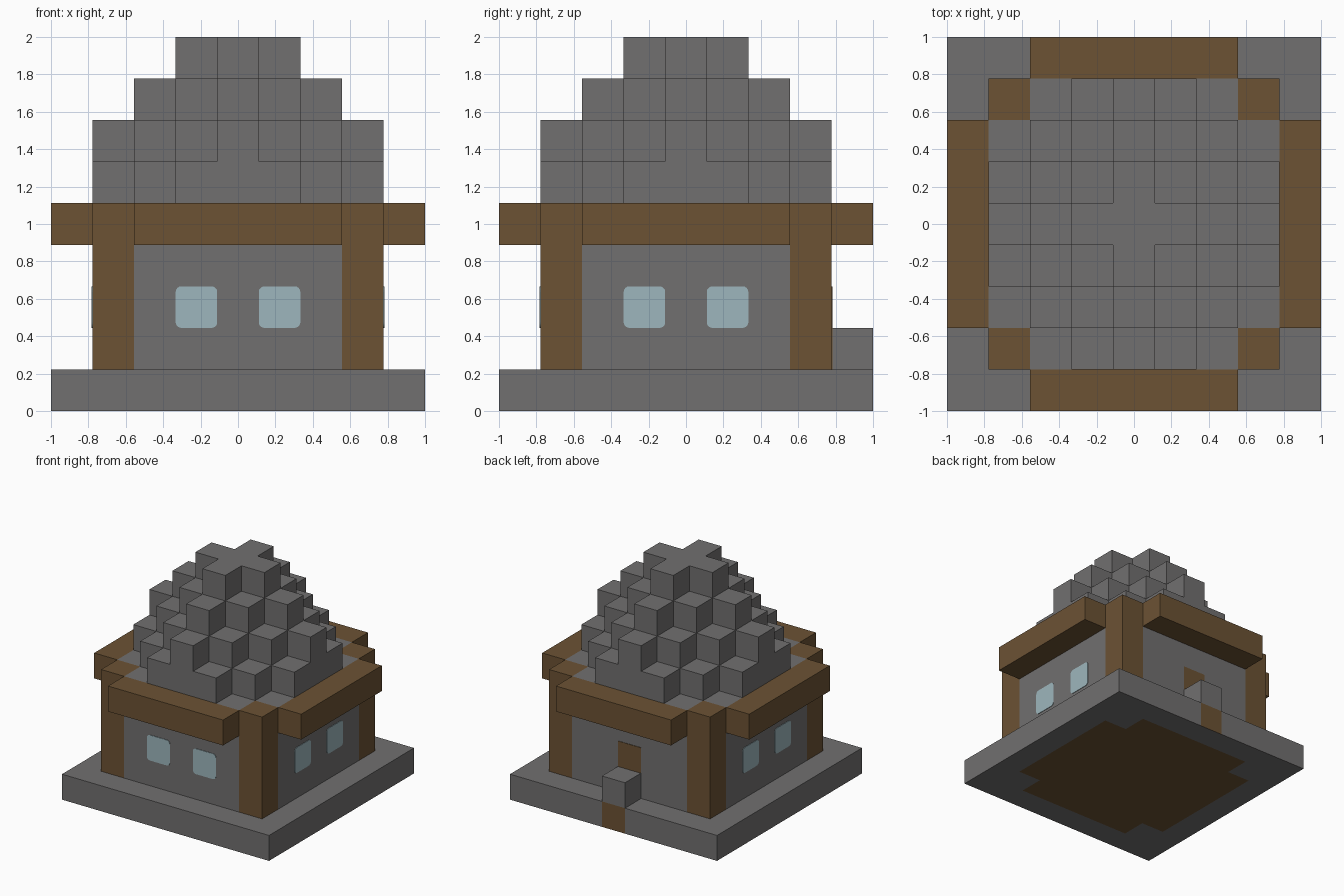
import bpy, bmesh
from math import pi
from mathutils import Matrix, Vector

if "Cube" in bpy.data.objects:
    bpy.data.objects.remove(bpy.data.objects["Cube"])

U = 2 / 9  # one block


def material(name, rgb):
    m = bpy.data.materials.new(name)
    m.use_nodes = True
    m.diffuse_color = (*rgb, 1)
    m.node_tree.nodes["Principled BSDF"].inputs["Base Color"].default_value = (*rgb, 1)
    return m


STONE = material("grey stone", (0.165, 0.16, 0.16))
WOOD = material("brown wood", (0.15, 0.085, 0.034))
GLASS = material("pale blue glass", (0.34, 0.47, 0.51))


def finish(name, bm, *mats):
    bmesh.ops.recalc_face_normals(bm, faces=bm.faces)
    mesh = bpy.data.meshes.new(name)
    bm.to_mesh(mesh)
    bm.free()
    for m in mats:
        mesh.materials.append(m)
    obj = bpy.data.objects.new(name, mesh)
    bpy.context.collection.objects.link(obj)
    return obj


def box_mesh(center, size):
    """Box given in block units."""
    bm = bmesh.new()
    bmesh.ops.create_cube(bm, size=U, matrix=Matrix.Translation(Vector(center) * U)
                          @ Matrix.Diagonal((*size, 1)))
    return bm


def stepped_layer(name, reach, z0, z1):
    """Stepped diamond prism: blocks with |x| + |y| <= reach, at most 3 from the centre."""
    top = min(3, reach)
    right = []
    for row in range(-top, top + 1):
        half = min(3, reach - abs(row)) + 0.5
        if right and right[-1][0] == half:
            right[-1] = (half, row + 0.5)
        else:
            right += [(half, row - 0.5), (half, row + 0.5)]
    outline = right + [(-x, y) for x, y in reversed(right)]
    bm = bmesh.new()
    rings = [[bm.verts.new((x * U, y * U, z * U)) for x, y in outline] for z in (z0, z1)]
    for ring in rings:
        bm.faces.new(ring)
    low, high = rings
    for i in range(len(outline)):
        j = (i + 1) % len(outline)
        bm.faces.new((low[i], low[j], high[j], high[i]))
    return finish(name, bm, STONE)


# Base slab with a wooden floor underneath and a wooden patch at the back
bm = box_mesh((0, 0, 0.5), (9, 9, 1))
bmesh.ops.subdivide_edges(bm, edges=bm.edges[:], cuts=8, use_grid_fill=True)
bm.normal_update()
for f in bm.faces:
    c = f.calc_center_median() / U
    x, y = abs(c.x), abs(c.y)
    floor = f.normal.z < -0.9 and max(x, y) < 3.5 and x + y < 5.5
    patch = f.normal.y > 0.9 and x < 0.5
    f.material_index = int(floor or patch)
bmesh.ops.dissolve_limit(bm, angle_limit=0.01, verts=bm.verts[:], edges=bm.edges[:],
                         delimit={'MATERIAL'})
finish("base", bm, STONE, WOOD)

# Walls and stepped roof
stepped_layer("walls", 5, 1, 5)
for i, reach in enumerate((4, 3, 2, 1)):
    stepped_layer(f"roof_step_{i + 1}", reach, 5 + i, 6 + i)

# Corner posts
for ys, depth in ((-1, "front"), (1, "back")):
    for xs, side in ((-1, "right"), (1, "left")):
        finish(f"{depth}_{side}_post", box_mesh((3 * xs, 3 * ys, 3), (1, 1, 4)), WOOD)

# Eave beams and windows, turned around the house
for i, side in enumerate(("front", "left", "back", "right")):
    turn = Matrix.Rotation(i * pi / 2, 4, 'Z')
    bm = box_mesh((0, -4, 4.5), (5, 1, 1))
    bm.transform(turn)
    finish(f"{side}_beam", bm, WOOD)
    if side == "back":
        continue
    for x in (-1, 1):
        bm = box_mesh((x, -3.5, 2.5), (1, 0.04, 1))
        corners = [e for e in bm.edges
                   if abs(e.verts[0].co.y - e.verts[1].co.y) > 0.001]
        bmesh.ops.bevel(bm, geom=corners, offset=0.03, segments=4, profile=0.5,
                        affect='EDGES')
        bm.transform(turn)
        finish(f"{side}_window_{'a' if x < 0 else 'b'}", bm, GLASS)

# Back door and the step block in front of it
finish("door", box_mesh((0, 3.5, 2), (1, 0.04, 2)), WOOD)
finish("door_step", box_mesh((0, 4, 1.5), (1, 1, 1)), STONE)
